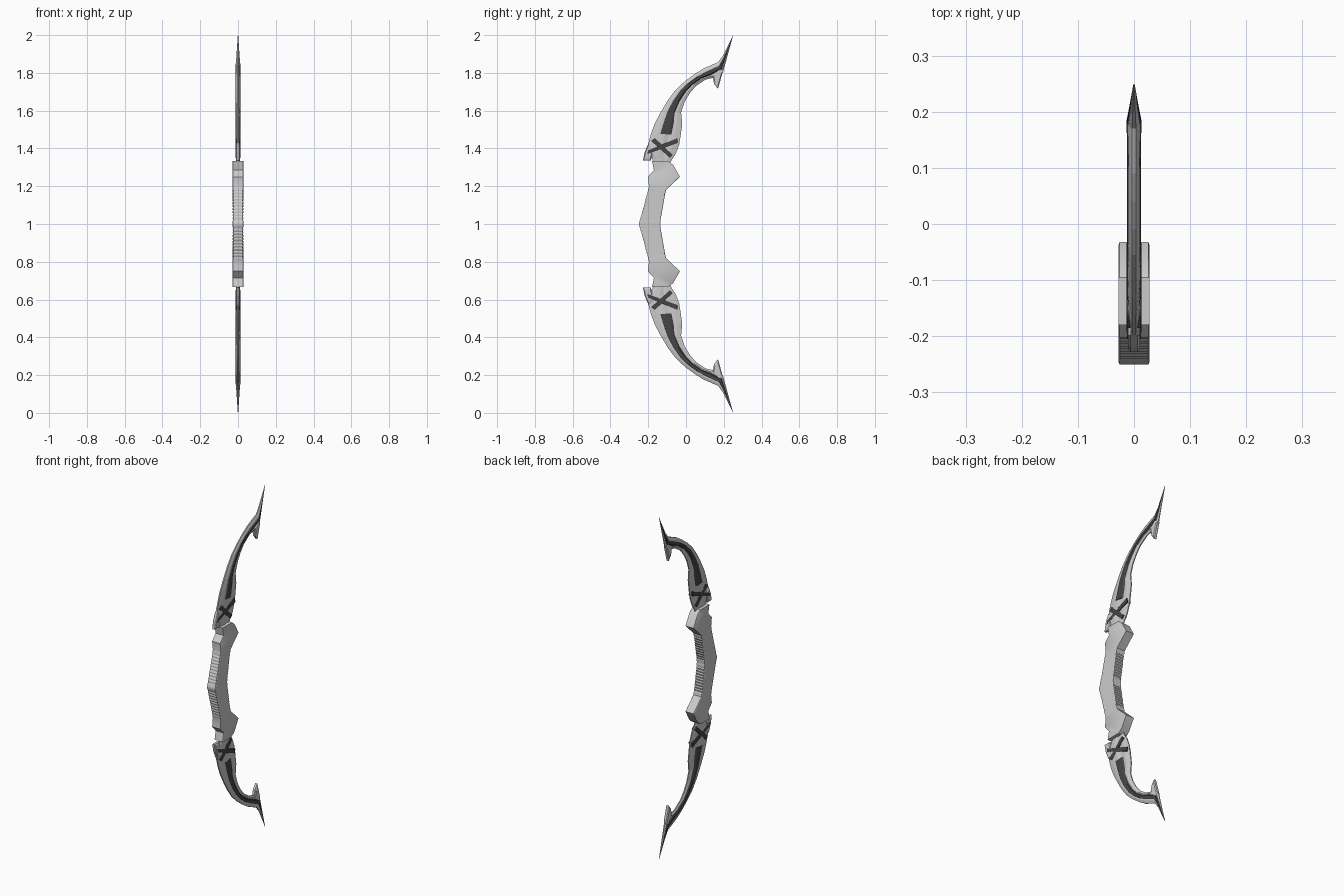
import bpy, bmesh
from mathutils import Vector

if "Cube" in bpy.data.objects:
    bpy.data.objects.remove(bpy.data.objects["Cube"])

# All profiles are (y, z) for the upper half; everything mirrors about z = 1.
MID = Vector((0, 0, 1))
DARK = bpy.data.materials.new("dark_metal")
DARK.diffuse_color = (0.06, 0.06, 0.06, 1)
DARK.use_nodes = True
DARK.node_tree.nodes["Principled BSDF"].inputs["Base Color"].default_value = DARK.diffuse_color


def finish(name, bm, smooth=False, mat=None):
    bmesh.ops.recalc_face_normals(bm, faces=bm.faces)
    me = bpy.data.meshes.new(name)
    bm.to_mesh(me)
    bm.free()
    if mat:
        me.materials.append(mat)
    ob = bpy.data.objects.new(name, me)
    ob.location = MID
    bpy.context.collection.objects.link(ob)
    m = ob.modifiers.new("mirror", 'MIRROR')
    m.use_axis = (False, False, True)
    m.merge_threshold = 0.0005
    if smooth:
        bpy.context.view_layer.objects.active = ob
        ob.select_set(True)
        bpy.ops.object.shade_smooth_by_angle(angle=0.45)
        ob.select_set(False)
    return ob


def skin(bm, rings, cap_start=True):
    n = len(rings[0])
    for a, b in zip(rings, rings[1:]):
        for i in range(n):
            j = (i + 1) % n
            bm.faces.new((a[i], a[j], b[j], b[i]))
    if cap_start:
        bm.faces.new(rings[0])
    bm.faces.new(rings[-1])


def loft(name, stations, section, cap_start=True, smooth=False, mat=None):
    """stations: (outer, inner, half width); section: (t across, width factor)."""
    bm = bmesh.new()
    ring_def = section + [(t, -w) for t, w in reversed(section)]
    rings = [[bm.verts.new((w * hw, oy + (iy - oy) * t, oz + (iz - oz) * t - 1))
              for t, w in ring_def] for (oy, oz), (iy, iz), hw in stations]
    skin(bm, rings, cap_start)
    return finish(name, bm, smooth, mat)


def plate(name, outline, hw, rim=0.6, mat=None):
    """Flat blade shape: thick middle plane with a slimmer rim."""
    bm = bmesh.new()
    c = sum((Vector(p) for p in outline), Vector((0, 0))) / len(outline)
    inner = [c + (Vector(p) - c) * 0.75 for p in outline]
    rings = [[bm.verts.new((x, p[0], p[1] - 1)) for p in pts]
             for pts, x in ((inner, -hw), (outline, -hw * rim), (outline, hw * rim), (inner, hw))]
    skin(bm, rings)
    return finish(name, bm, mat=mat)


# Grip: ribbed shaft leading into the pointed guard
box = [(0, 0.92), (0.04, 1), (0.96, 1), (1, 0.92)]
grip = []
RIBS = 24
for k in range(RIBS + 1):
    f = k / RIBS
    dent = 0.0025 if 2 < k < RIBS - 1 and k % 2 else 0
    grip.append(((-0.25 + 0.054 * f + dent, 1 + 0.20 * f),
                 (-0.137 + 0.031 * f - dent, 1 + 0.18 * f), 0.028 - dent * 0.5))
grip += [((-0.202, 1.25), (-0.032, 1.25), 0.028),
         ((-0.170, 1.285), (-0.068, 1.313), 0.028),
         ((-0.180, 1.334), (-0.095, 1.334), 0.028)]
loft("grip", grip, box, cap_start=False, smooth=True)

# Limb: tapered curved blade with a raised ridge and a groove behind it
blade = [(0, 0.3), (0.2, 0.85), (0.45, 1), (0.6, 0.6), (0.8, 0.75), (1, 0.25)]
limb = [((-0.165, 1.29), (-0.09, 1.30), 0.010),
        ((-0.178, 1.345), (-0.078, 1.335), 0.011),
        ((-0.215, 1.39), (-0.055, 1.37), 0.012),
        ((-0.200, 1.425), (-0.036, 1.42), 0.012),
        ((-0.185, 1.48), (-0.028, 1.47), 0.012),
        ((-0.164, 1.535), (-0.020, 1.53), 0.012),
        ((-0.132, 1.595), (-0.026, 1.59), 0.012),
        ((-0.095, 1.657), (-0.008, 1.645), 0.012),
        ((-0.055, 1.71), (0.022, 1.695), 0.011),
        ((-0.010, 1.752), (0.052, 1.73), 0.011),
        ((0.040, 1.79), (0.105, 1.765), 0.011),
        ((0.090, 1.822), (0.150, 1.775), 0.011),
        ((0.170, 1.857), (0.195, 1.80), 0.012),
        ((0.196, 1.892), (0.214, 1.87), 0.008),
        ((0.2485, 1.998), (0.25, 2.0), 0.001)]
loft("limb", limb, blade)

# Dark ridge running along the middle of the limb to the tip
core = [(0.28, 0.8), (0.36, 1.1), (0.6, 1.1), (0.72, 0.5)]
loft("limb_ridge", limb[4:], core, mat=DARK)

# Hook near the tip that holds the string
plate("string_hook", [(0.14, 1.79), (0.148, 1.742), (0.169, 1.715),
                      (0.196, 1.81), (0.18, 1.83)], 0.011)

# Backward barb at the limb root
plate("root_barb", [(-0.228, 1.336), (-0.186, 1.336), (-0.168, 1.40),
                    (-0.198, 1.43), (-0.219, 1.38)], 0.011)

# Crossed straps at the limb root
plate("strap_a", [(-0.185, 1.44), (-0.165, 1.455), (-0.07, 1.365), (-0.085, 1.35)],
      0.0135, 0.9, DARK)
plate("strap_b", [(-0.205, 1.37), (-0.2, 1.39), (-0.045, 1.455), (-0.042, 1.43)],
      0.0135, 0.9, DARK)
